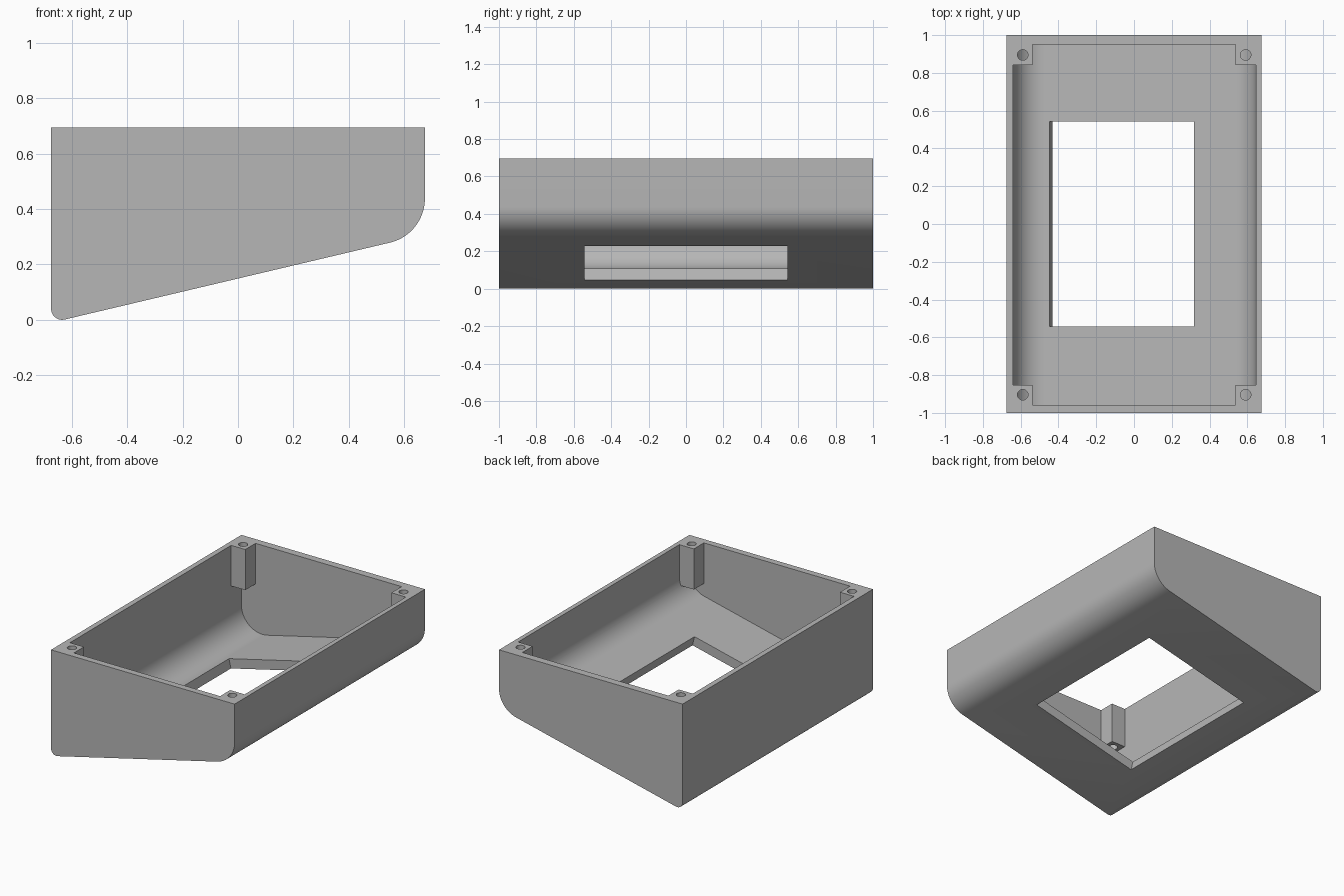
import bpy, bmesh, math
from mathutils import Vector, Matrix

if "Cube" in bpy.data.objects:
    bpy.data.objects.remove(bpy.data.objects["Cube"], do_unlink=True)

HALF_X, TOP = 0.675, 0.695
ANGLE = math.radians(13.3)
SLOPE = math.tan(ANGLE)
FLOOR = 0.063                       # floor thickness, square to the slope

grey = bpy.data.materials.new("plain grey")
grey.use_nodes = True
grey.diffuse_color = (0.47, 0.47, 0.47, 1)
grey.node_tree.nodes["Principled BSDF"].inputs["Base Color"].default_value = grey.diffuse_color


def underside(x):
    """Height of the sloping outer underside at x."""
    return 0.149 + x * SLOPE


def make_object(name, bm):
    bmesh.ops.recalc_face_normals(bm, faces=bm.faces)
    mesh = bpy.data.meshes.new(name)
    bm.to_mesh(mesh)
    bm.free()
    mesh.materials.append(grey)
    obj = bpy.data.objects.new(name, mesh)
    bpy.context.collection.objects.link(obj)
    return obj


def rounded(corners, steps=16):
    """Round each (x, z, radius) corner of a closed outline."""
    outline = []
    for i, (x, z, r) in enumerate(corners):
        p = Vector((x, z))
        if r == 0:
            outline.append(p)
            continue
        a = (Vector(corners[i - 1][:2]) - p).normalized()
        b = (Vector(corners[(i + 1) % len(corners)][:2]) - p).normalized()
        half = a.angle(b) / 2
        centre = p + (a + b).normalized() * r / math.sin(half)
        start = p + a * r / math.tan(half) - centre
        end = p + b * r / math.tan(half) - centre
        sweep = start.angle(end)
        for k in range(steps + 1):
            t = k / steps
            outline.append(centre + (start * math.sin((1 - t) * sweep)
                                     + end * math.sin(t * sweep)) / math.sin(sweep))
    return outline


def prism(name, corners, y0, y1):
    bm = bmesh.new()
    face = bm.faces.new([bm.verts.new((p.x, y0, p.y)) for p in rounded(corners)])
    grown = bmesh.ops.extrude_face_region(bm, geom=[face])
    verts = [v for v in grown["geom"] if isinstance(v, bmesh.types.BMVert)]
    bmesh.ops.translate(bm, verts=verts, vec=(0, y1 - y0, 0))
    return make_object(name, bm)


def box(name, centre, size, tilt=0):
    bm = bmesh.new()
    matrix = (Matrix.Translation(centre) @ Matrix.Rotation(tilt, 4, 'Y')
              @ Matrix.Diagonal((*size, 1)))
    bmesh.ops.create_cube(bm, size=1, matrix=matrix)
    return make_object(name, bm)


def cut(target, cutter):
    mod = target.modifiers.new("cut", 'BOOLEAN')
    mod.operation, mod.solver, mod.object = 'DIFFERENCE', 'EXACT', cutter
    with bpy.context.temp_override(object=target, active_object=target):
        bpy.ops.object.modifier_apply(modifier=mod.name)
    bpy.data.objects.remove(cutter, do_unlink=True)


# Outer body with sloping underside
body = prism("enclosure_shell", [
    (-HALF_X, TOP, 0), (-HALF_X, underside(-HALF_X), 0.04),
    (HALF_X, underside(HALF_X), 0.164), (HALF_X, TOP, 0)], -1, 1)

# Cavity, open at the top, leaving out the four screw posts
left, right, front, back = -0.64, 0.645, -0.957, 0.95
lift = FLOOR / math.cos(ANGLE)
cavity = prism("cavity", [
    (left, 0.8, 0), (left, underside(left) + lift, 0.155),
    (right, underside(right) + lift, 0.145), (right, 0.8, 0)], front, back)
corners = [(x, y) for x in (-0.589, 0.591) for y in (-0.904, 0.895)]
for x, y in corners:
    sx, sy = math.copysign(1, x), math.copysign(1, y)
    cut(cavity, box("post", (x + sx * 0.05, y + sy * 0.05, 0.675),
                    (0.205, 0.205, 0.5)))
cut(body, cavity)

# Display window through the floor, square to the slope
w0, w1 = -0.432, 0.332
mid = (w0 + w1) / 2
normal = Vector((-math.sin(ANGLE), 0, math.cos(ANGLE)))
cut(body, box("window", Vector((mid, 0, underside(mid))) + normal * 0.01,
              ((w1 - w0) / math.cos(ANGLE), 1.086, 0.14), -ANGLE))

# Screw holes down the posts
for x, y in corners:
    bm = bmesh.new()
    bmesh.ops.create_cone(bm, cap_ends=True, segments=32, radius1=0.028, radius2=0.028,
                          depth=0.39, matrix=Matrix.Translation((x, y, 0.605)))
    cut(body, make_object("screw_hole", bm))

# Smooth fillets, sharp edges elsewhere
for obj in bpy.context.selected_objects:
    obj.select_set(False)
body.select_set(True)
bpy.context.view_layer.objects.active = body
bpy.ops.object.shade_smooth_by_angle(angle=math.radians(25))
